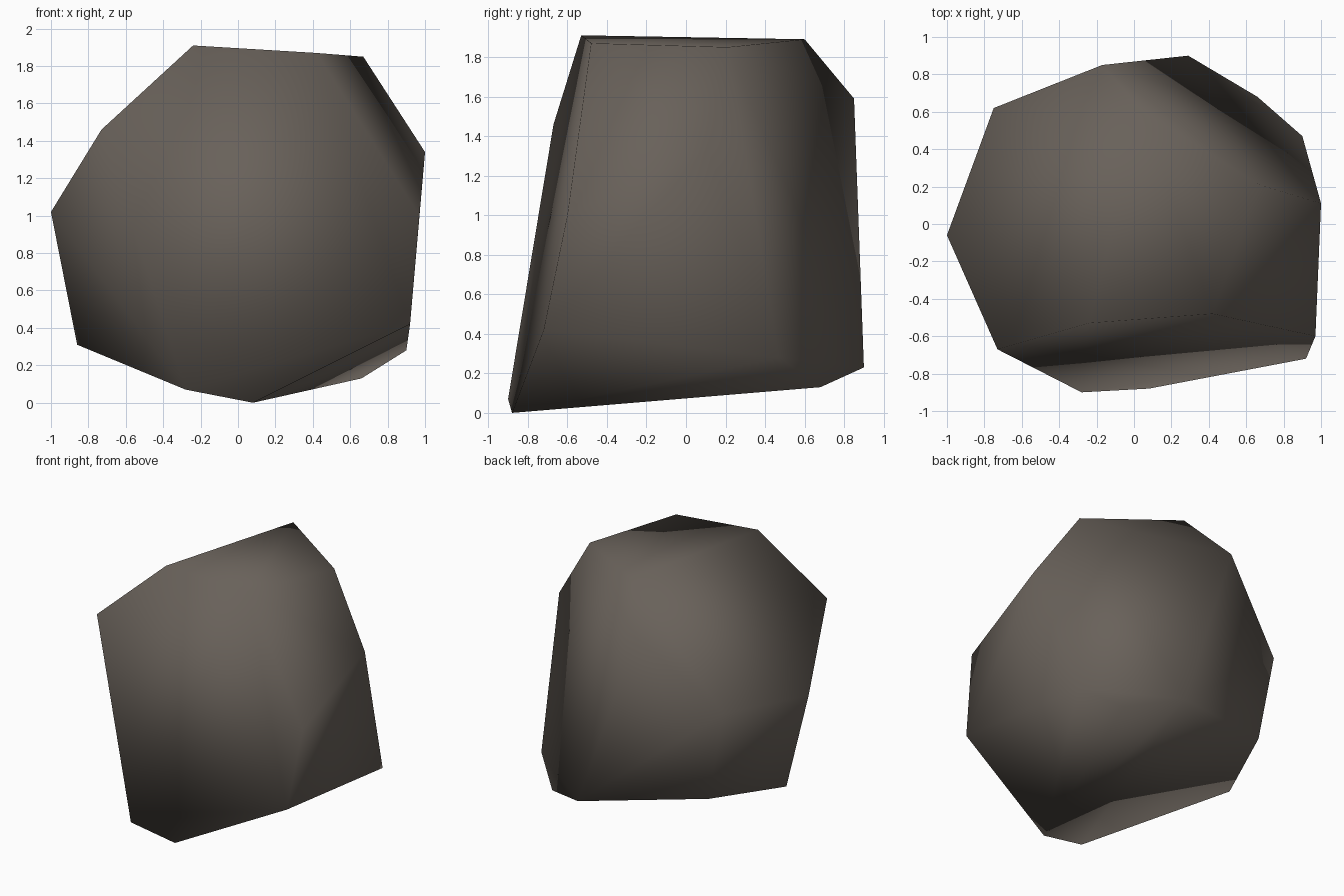
import bpy
import bmesh
from math import radians

# Remove the default object
default_cube = bpy.data.objects.get("Cube")
if default_cube:
    bpy.data.objects.remove(default_cube, do_unlink=True)


def make_material(name, colour):
    material = bpy.data.materials.new(name)
    material.use_nodes = True
    material.diffuse_color = colour
    shader = material.node_tree.nodes["Principled BSDF"]
    shader.inputs["Base Color"].default_value = colour
    shader.inputs["Roughness"].default_value = 0.9
    return material


# Corners of the boulder, grouped by the part of the stone they shape
crown = [(-.24, -.53, 1.91), (.42, -.48, 1.87), (.67, .21, 1.85), (.05, .6, 1.89)]
shoulder = [(-.73, -.67, 1.46), (1, .11, 1.34), (-.17, .85, 1.59)]
waist = [(-1, -.06, 1.02), (-.75, .62, 1.07), (.97, -.6, 1)]
skirt = [(.92, -.72, .42), (.9, .47, .28), (.29, .9, .23), (-.62, .61, .38), (-.86, .01, .31)]
foot = [(.08, -.88, 0), (-.28, -.9, .07), (.66, .68, .13)]

# Wrap the corners in a hull and merge nearly flat triangles into facets
bm = bmesh.new()
for corner in crown + shoulder + waist + skirt + foot:
    bm.verts.new(corner)
bmesh.ops.convex_hull(bm, input=bm.verts)
bmesh.ops.dissolve_limit(bm, angle_limit=radians(2), verts=bm.verts, edges=bm.edges)
bmesh.ops.recalc_face_normals(bm, faces=bm.faces)

# Smooth shading rolls softly over every facet
for face in bm.faces:
    face.smooth = True

mesh = bpy.data.meshes.new("boulder")
bm.to_mesh(mesh)
bm.free()
mesh.materials.append(make_material("warm grey stone", (.14, .12, .102, 1)))
boulder = bpy.data.objects.new("boulder", mesh)
bpy.context.collection.objects.link(boulder)
